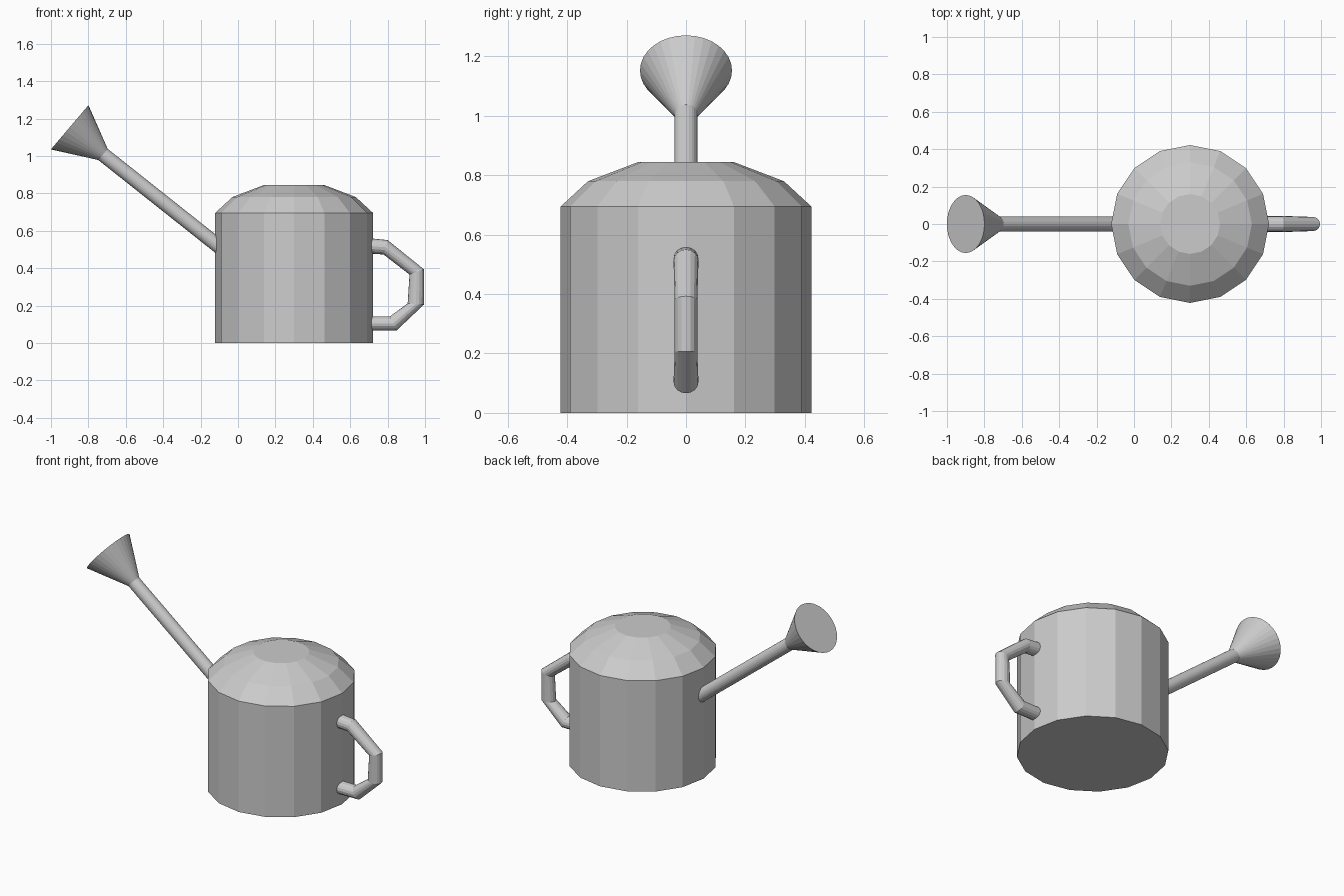
import bpy
import bmesh
from math import cos, sin, tau
from mathutils import Vector

cube = bpy.data.objects.get("Cube")
if cube:
    bpy.data.objects.remove(cube)

GREY = (0.6, 0.6, 0.6, 1)
metal = bpy.data.materials.new("grey metal")
metal.use_nodes = True
metal.diffuse_color = GREY
metal.node_tree.nodes["Principled BSDF"].inputs["Base Color"].default_value = GREY


def ring(center, u, v, sides):
    """Ellipse of points around center with half axes u and v."""
    return [center + u * cos(tau * i / sides) + v * sin(tau * i / sides)
            for i in range(sides)]


def loft(name, rings):
    """Flat-faced skin through the rings, capped at both ends."""
    bm = bmesh.new()
    loops = [[bm.verts.new(p) for p in r] for r in rings]
    n = len(loops[0])
    for a, b in zip(loops, loops[1:]):
        for i in range(n):
            j = (i + 1) % n
            bm.faces.new((a[i], a[j], b[j], b[i]))
    bm.faces.new(loops[0])
    bm.faces.new(loops[-1])
    bmesh.ops.recalc_face_normals(bm, faces=bm.faces)
    mesh = bpy.data.meshes.new(name)
    bm.to_mesh(mesh)
    bm.free()
    mesh.materials.append(metal)
    obj = bpy.data.objects.new(name, mesh)
    bpy.context.collection.objects.link(obj)
    return obj


X, Y = Vector((1, 0, 0)), Vector((0, 1, 0))

# Faceted tank with stepped dome: (radius, height)
profile = [(0.422, 0), (0.422, 0.695), (0.33, 0.78), (0.16, 0.845)]
loft("tank", [ring(Vector((0.3, 0, z)), X * r, Y * r, 16) for r, z in profile])

# Straight spout, its base buried in the tank
neck = Vector((-0.722, 0, 1.008))
root = Vector((-0.06, 0, 0.483))
axis = (neck - root).normalized()
side = axis.cross(Y)
loft("spout", [ring(p, side * 0.039, Y * 0.039, 24) for p in (root, neck)])

# Flared sprinkler head with a flat closed face
mouth = Vector((-0.9, 0, 1.153))
tilt = Vector((0.648, 0, 0.762))
loft("sprinkler_head", [ring(neck, tilt * 0.039, Y * 0.039, 32),
                        ring(mouth, tilt * 0.155, Y * 0.155, 32)])

# Angular handle: outer (x, z), inner (x, z), half width
stations = [
    ((0.70, 0.56), (0.70, 0.478), 0.042),
    ((0.80, 0.55), (0.778, 0.473), 0.042),
    ((0.995, 0.393), (0.917, 0.366), 0.038),
    ((0.995, 0.206), (0.907, 0.211), 0.038),
    ((0.847, 0.066), (0.812, 0.142), 0.042),
    ((0.70, 0.066), (0.70, 0.142), 0.042),
]
sections = []
for (ox, oz), (ix, iz), half in stations:
    outer, inner = Vector((ox, 0, oz)), Vector((ix, 0, iz))
    sections.append(ring((outer + inner) / 2, (outer - inner) / 2, Y * half, 16))
loft("handle", sections)
